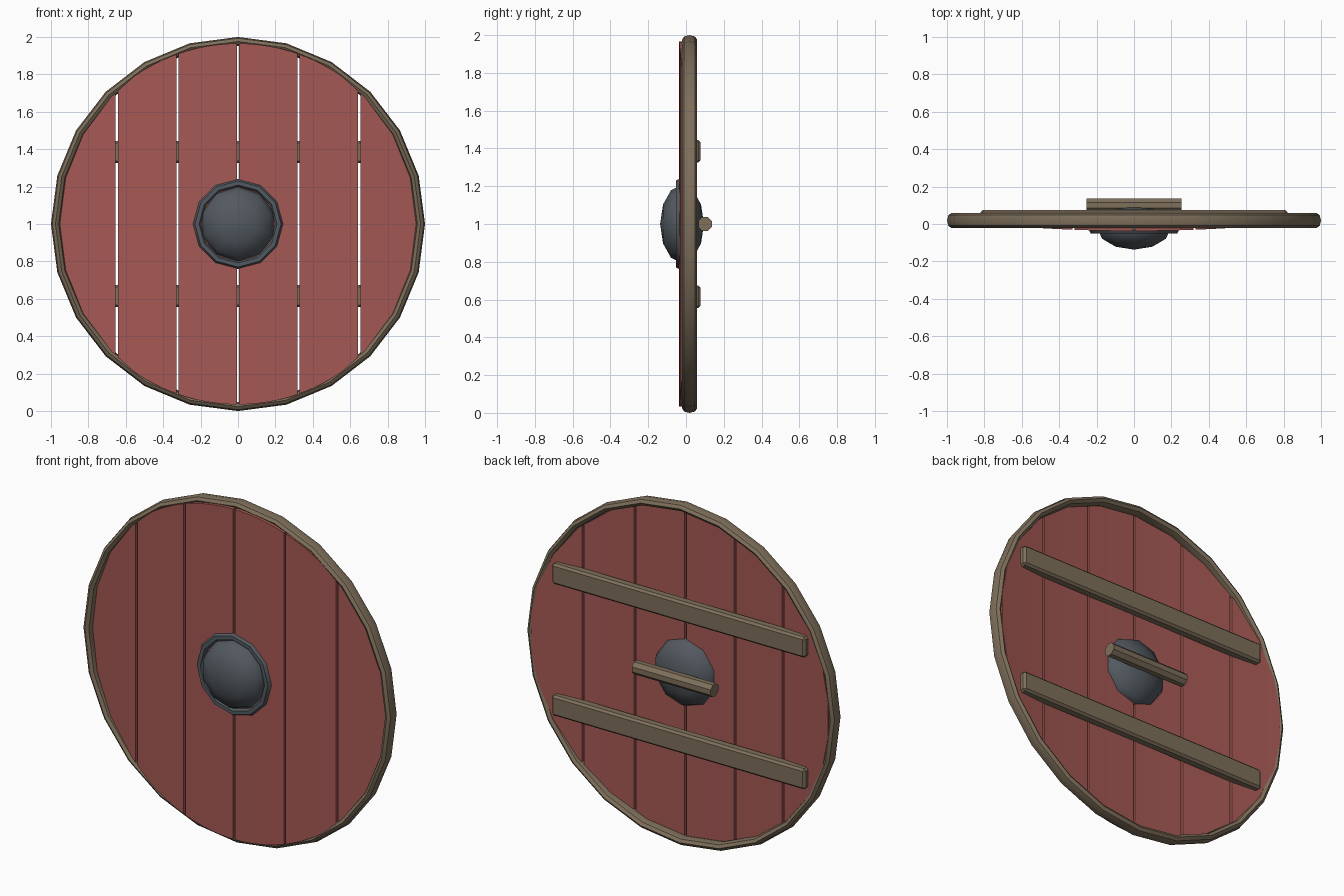
import bpy, bmesh
from math import sin, cos, pi, sqrt
from mathutils import Matrix, Vector

if "Cube" in bpy.data.objects:
    bpy.data.objects.remove(bpy.data.objects["Cube"])

C = Vector((0, 0, 1.0))          # centre of the shield


def material(name, rgb):
    m = bpy.data.materials.new(name)
    m.diffuse_color = (*rgb, 1)
    m.use_nodes = True
    m.node_tree.nodes["Principled BSDF"].inputs["Base Color"].default_value = m.diffuse_color
    return m


RED = material("red_paint", (0.38, 0.10, 0.09))
WOOD = material("brown_wood", (0.21, 0.16, 0.105))
IRON = material("dark_iron", (0.085, 0.10, 0.115))


def finish(name, bm, mat, smooth=True):
    bmesh.ops.recalc_face_normals(bm, faces=bm.faces)
    me = bpy.data.meshes.new(name)
    bm.to_mesh(me)
    bm.free()
    ob = bpy.data.objects.new(name, me)
    bpy.context.collection.objects.link(ob)
    me.materials.append(mat)
    if smooth:
        bpy.ops.object.select_all(action='DESELECT')
        ob.select_set(True)
        bpy.context.view_layer.objects.active = ob
        bpy.ops.object.shade_smooth_by_angle(angle=pi / 6)
    return ob


def ring(name, major, rad, depth, y, segs, sides, mat):
    """Ring around the y axis with an elliptical cross-section."""
    bm = bmesh.new()
    rows = []
    for i in range(segs):
        a = 2 * pi * i / segs
        row = []
        for j in range(sides):
            b = 2 * pi * j / sides
            r = major + rad * cos(b)
            row.append(bm.verts.new(C + Vector((r * cos(a), y + depth * sin(b), r * sin(a)))))
        rows.append(row)
    for i in range(segs):
        p, q = rows[i], rows[(i + 1) % segs]
        for j in range(sides):
            k = (j + 1) % sides
            bm.faces.new((p[j], p[k], q[k], q[j]))
    return finish(name, bm, mat)


def plank(name, x0, x1, radius=0.965, thick=0.04, n=8):
    """Vertical board, cut to the circle and gently bowed across x."""
    bm = bmesh.new()
    rows = []
    for i in range(n + 1):
        x = x0 + (x1 - x0) * i / n
        h = sqrt(max(radius ** 2 - x * x, 0.0004))
        y = -0.037 + 0.06 * x * x
        rows.append([bm.verts.new((x, yy, C.z + zz)) for yy, zz in
                     ((y, -h), (y, h), (y + thick, h), (y + thick, -h))])
    for p, q in zip(rows, rows[1:]):
        for j in range(4):
            k = (j + 1) % 4
            bm.faces.new((p[j], p[k], q[k], q[j]))
    bm.faces.new(rows[0])
    bm.faces.new(rows[-1])
    return finish(name, bm, RED)


# Six planks with narrow gaps
seams = [-0.970, -0.648, -0.324, 0, 0.324, 0.648, 0.970]
for i, (a, b) in enumerate(zip(seams, seams[1:])):
    plank(f"plank_{i + 1}", max(a + 0.006, -0.96), min(b - 0.006, 0.96))

# Wooden rim
ring("rim", 0.976, 0.024, 0.040, 0.019, 24, 8, WOOD)

# Iron boss: flange ring and flattened dome
ring("boss_flange", 0.219, 0.022, 0.022, -0.033, 12, 6, IRON)
bm = bmesh.new()
bmesh.ops.create_uvsphere(bm, u_segments=10, v_segments=6, radius=1)
bm.transform(Matrix.Translation(C + Vector((0, -0.021, 0)))
             @ Matrix.Diagonal((0.207, 0.116, 0.207, 1))
             @ Matrix.Rotation(pi / 2, 4, 'X'))
dome = finish("boss_dome", bm, IRON, smooth=False)
for p in dome.data.polygons:
    p.use_smooth = True

# Two battens across the back
for name, s in (("upper_batten", 1), ("lower_batten", -1)):
    bm = bmesh.new()
    bmesh.ops.create_cube(bm, size=1)
    bm.transform(Matrix.Translation(C + Vector((0, 0.046, 0.385 * s)))
                 @ Matrix.Diagonal((1.64, 0.06, 0.12, 1)))
    bmesh.ops.bevel(bm, geom=bm.edges[:], offset=0.012, segments=1, affect='EDGES')
    finish(name, bm, WOOD, smooth=False)

# Hand grip behind the boss
bm = bmesh.new()
bmesh.ops.create_cone(bm, cap_ends=True, segments=8, radius1=0.039, radius2=0.039, depth=0.51)
bm.transform(Matrix.Translation(C + Vector((0, 0.101, 0)))
             @ Matrix.Rotation(pi / 2, 4, 'Y') @ Matrix.Rotation(pi / 8, 4, 'Z'))
finish("hand_grip", bm, WOOD, smooth=False)
